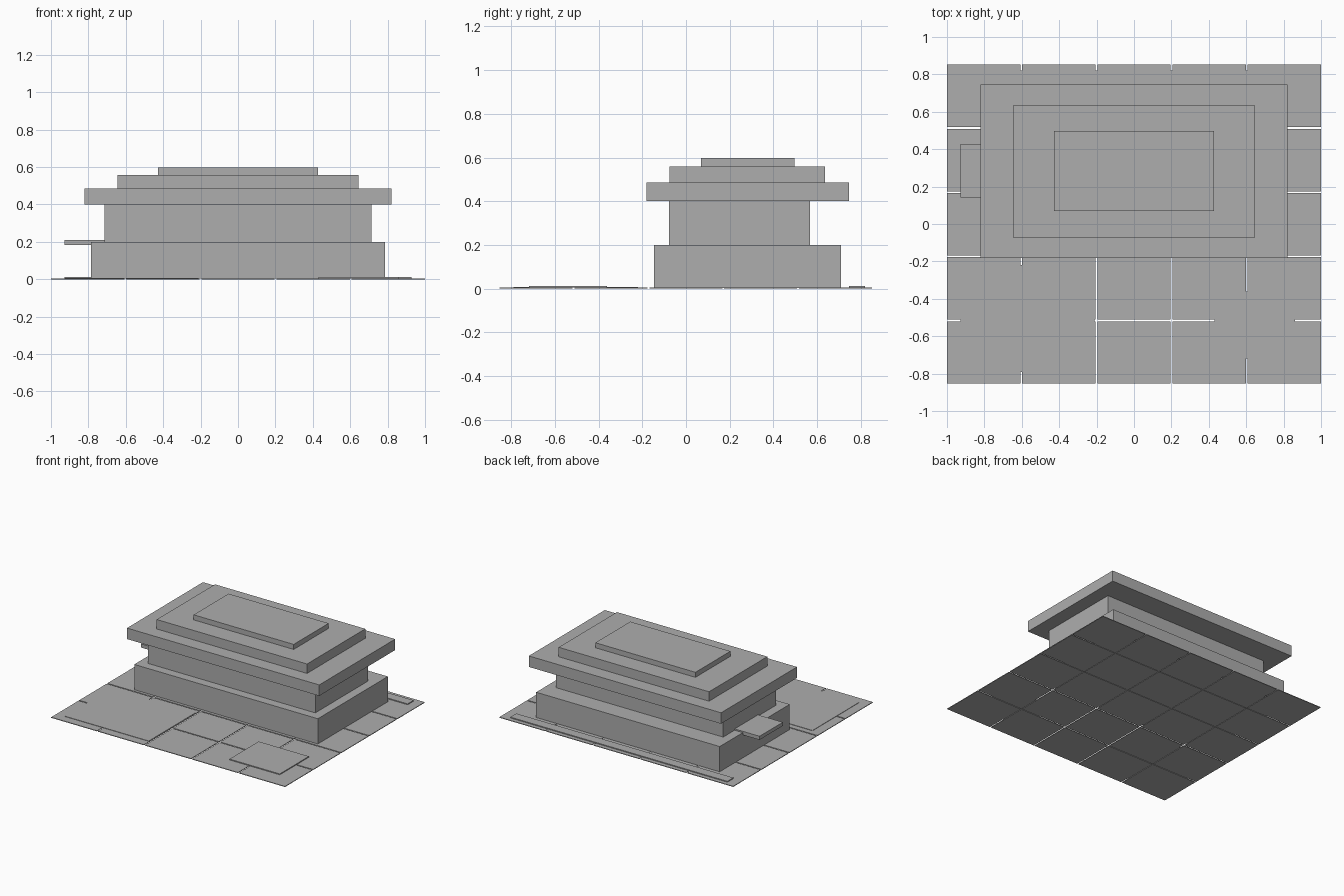
import bpy

cube = bpy.data.objects.get("Cube")
if cube:
    bpy.data.objects.remove(cube, do_unlink=True)

# One plain grey for everything
grey = bpy.data.materials.new("plain grey")
grey.use_nodes = True
colour = (0.42, 0.42, 0.42, 1)
grey.diffuse_color = colour
grey.node_tree.nodes["Principled BSDF"].inputs["Base Color"].default_value = colour


def box(name, x, y, z):
    """Flat-faced box from its (min, max) range on each axis."""
    bpy.ops.mesh.primitive_cube_add(size=1)
    obj = bpy.context.object
    obj.name = obj.data.name = name
    ranges = (x, y, z)
    for v in obj.data.vertices:
        v.co = [r[1] if c > 0 else r[0] for c, r in zip(v.co, ranges)]
    obj.data.materials.append(grey)
    return obj


# Paving: one slab repeated five by five with open joints
paving = box("paving_slabs", (-1, -0.608), (-0.854, -0.52), (0, 0.005))
for axis, pitch in ((0, 0.402), (1, 0.343)):
    array = paving.modifiers.new("repeat", 'ARRAY')
    array.count = 5
    array.use_relative_offset = False
    array.use_constant_offset = True
    offset = [0, 0, 0]
    offset[axis] = pitch
    array.constant_offset_displace = offset

# Thin plates lying on the paving
box("courtyard_plate", (-0.928, -0.21), (-0.79, -0.22), (0.004, 0.008))
box("entrance_plate", (0.43, 0.86), (-0.718, -0.362), (0.004, 0.012))
box("rear_strip", (-0.928, 0.928), (0.747, 0.82), (0.004, 0.012))

# Building storeys and stepped roof: half width, depth range, height range
tiers = {
    "lower_storey": (0.785, (-0.146, 0.709), (0.003, 0.2)),
    "upper_storey": (0.715, (-0.077, 0.567), (0.2, 0.4)),
    "main_roof": (0.822, (-0.182, 0.746), (0.4, 0.485)),
    "middle_roof": (0.643, (-0.075, 0.637), (0.485, 0.558)),
    "top_roof": (0.428, (0.069, 0.496), (0.558, 0.597)),
}
for name, (half, y, z) in tiers.items():
    box(name, (-half, half), y, z)

# Side canopy resting on the lower storey
box("side_canopy", (-0.928, -0.714), (0.142, 0.427), (0.182, 0.21))
